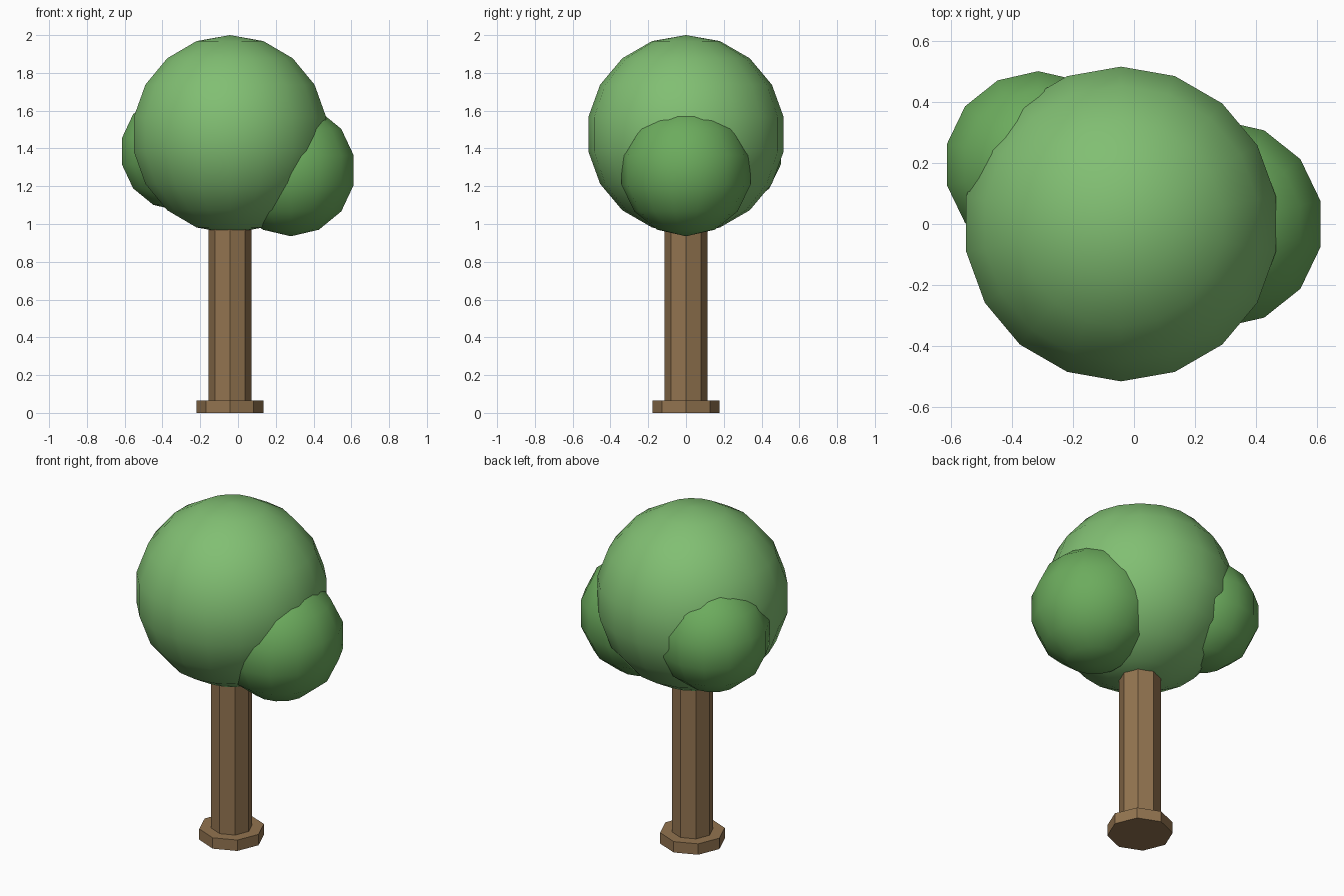
import bpy

if "Cube" in bpy.data.objects:
    bpy.data.objects.remove(bpy.data.objects["Cube"])

TRUNK_X = -0.0425


def material(name, color):
    mat = bpy.data.materials.new(name)
    mat.diffuse_color = (*color, 1.0)
    mat.use_nodes = True
    mat.node_tree.nodes["Principled BSDF"].inputs["Base Color"].default_value = mat.diffuse_color
    return mat


def add_post(name, radius, bottom, top, mat):
    """Flat-shaded octagonal post with corners on the x and y axes."""
    bpy.ops.mesh.primitive_cylinder_add(
        vertices=8, radius=radius, depth=top - bottom,
        location=(TRUNK_X, 0, (bottom + top) / 2))
    obj = bpy.context.object
    obj.name = name
    obj.data.materials.append(mat)


def add_foliage(name, radius, center, segments, mat):
    """Smooth ball of leaves with equal angular steps both ways."""
    bpy.ops.mesh.primitive_uv_sphere_add(
        segments=segments, ring_count=segments // 2,
        radius=radius, location=center)
    obj = bpy.context.object
    obj.name = name
    obj.data.materials.append(mat)
    bpy.ops.object.shade_smooth()


bark = material("bark", (0.29, 0.175, 0.08))
leaf = material("leaf", (0.22, 0.52, 0.17))
leaf_dark = material("leaf_dark", (0.15, 0.41, 0.11))

# Trunk and its wider foot
add_post("trunk_base", 0.178, 0.0, 0.065, bark)
add_post("trunk", 0.113, 0.0, 1.1, bark)

# Large crown with two smaller side clumps
add_foliage("crown", 0.525, (TRUNK_X, 0, 1.475), 18, leaf)
add_foliage("right_clump", 0.35, (0.28, 0, 1.285), 14, leaf_dark)
add_foliage("back_left_clump", 0.315, (-0.315, 0.195, 1.385), 14, leaf_dark)
